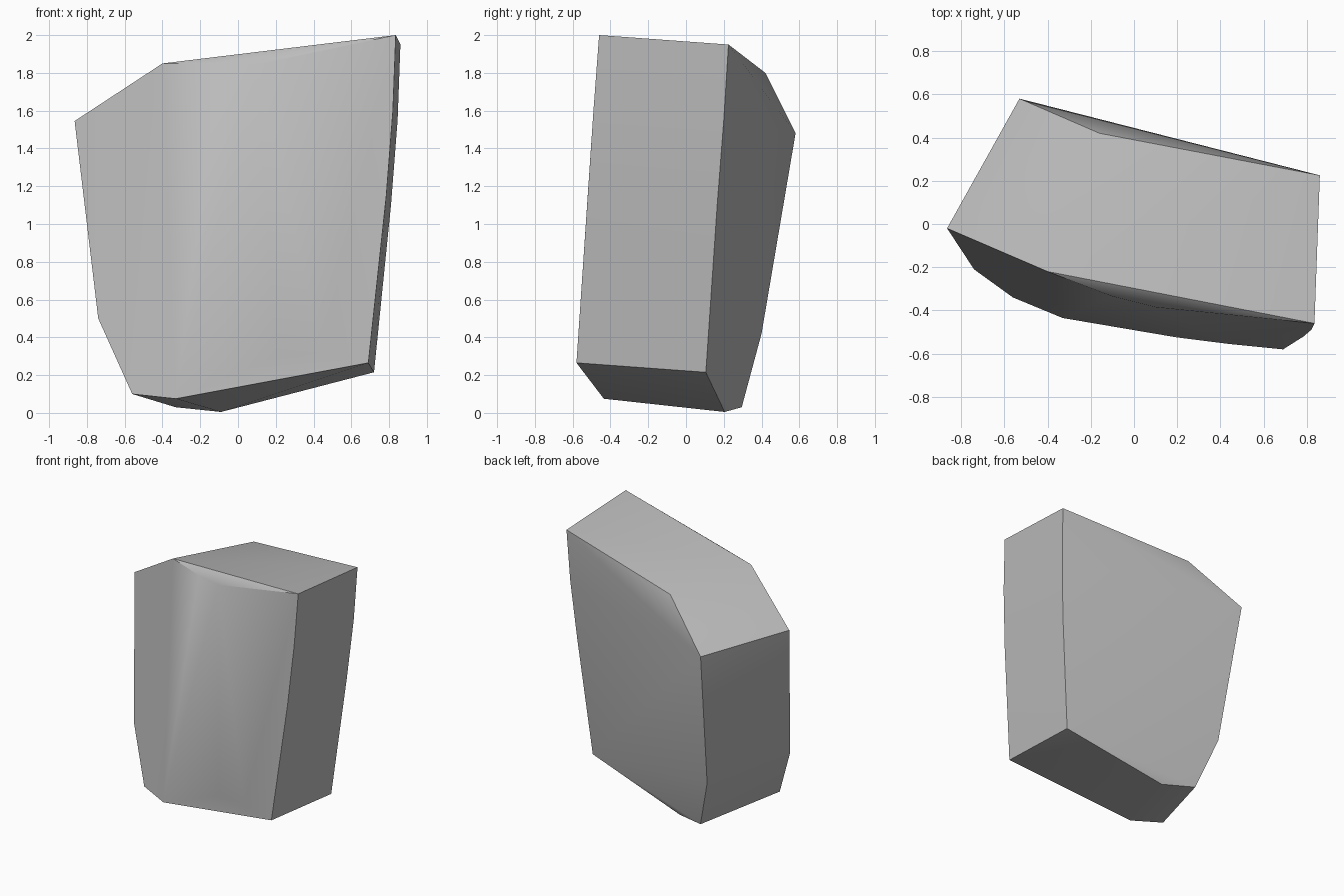
import bpy
import bmesh
from math import radians

# Remove the default object only
default_cube = bpy.data.objects.get("Cube")
if default_cube:
    bpy.data.objects.remove(default_cube, do_unlink=True)


def make_material(name, colour):
    """One flat colour, visible in both viewport and render."""
    material = bpy.data.materials.new(name)
    material.use_nodes = True
    material.diffuse_color = colour
    shader = material.node_tree.nodes["Principled BSDF"]
    shader.inputs["Base Color"].default_value = colour
    shader.inputs["Roughness"].default_value = 0.8
    return material


def make_convex_block(name, corners, material, smooth_angle):
    """Wrap a convex skin around the corner points of a chunk."""
    bm = bmesh.new()
    for corner in corners:
        bm.verts.new(corner)
    result = bmesh.ops.convex_hull(bm, input=bm.verts[:])

    # Drop any points that ended up inside the skin
    leftovers = [v for v in bm.verts if not v.link_faces]
    bmesh.ops.delete(bm, geom=leftovers, context='VERTS')
    bmesh.ops.recalc_face_normals(bm, faces=bm.faces[:])

    mesh = bpy.data.meshes.new(name)
    bm.to_mesh(mesh)
    bm.free()
    mesh.materials.append(material)

    block = bpy.data.objects.new(name, mesh)
    bpy.context.collection.objects.link(block)
    bpy.ops.object.select_all(action='DESELECT')
    block.select_set(True)
    bpy.context.view_layer.objects.active = block
    bpy.ops.object.shade_smooth_by_angle(angle=radians(smooth_angle))
    return block


# Outline of the bowed front, clockwise from the upper right shoulder
front_outline = [
    (-.865, -.02, 1.545),
    (-.4, -.22, 1.85),
    (.835, -.46, 2),
    (.82, -.49, 1.6),
    (.785, -.52, 1.15),
    (.69, -.58, .265),
    (-.33, -.435, .075),
    (-.56, -.34, .1),
    (-.74, -.21, .5),
]

# Gentle bulge of the front between its upper and lower edges
front_bulge = [
    (-.1, -.335, 1.845),
    (.1, -.385, 1.845),
    (.2, -.525, .3),
    (.44, -.555, .32),
]

# Narrower outline of the back, in the same order
back_outline = [
    (-.53, .58, 1.48),
    (-.16, .42, 1.8),
    (.86, .225, 1.95),
    (.845, .2, 1.55),
    (.81, .165, 1.1),
    (.72, .105, .215),
    (-.09, .205, .005),
    (-.33, .295, .03),
    (-.46, .4, .42),
]

# Single broken stone chunk
stone_grey = make_material("stone grey", (.5, .5, .5, 1))
make_convex_block("stone_chunk", front_outline + front_bulge + back_outline,
                  stone_grey, smooth_angle=30)
